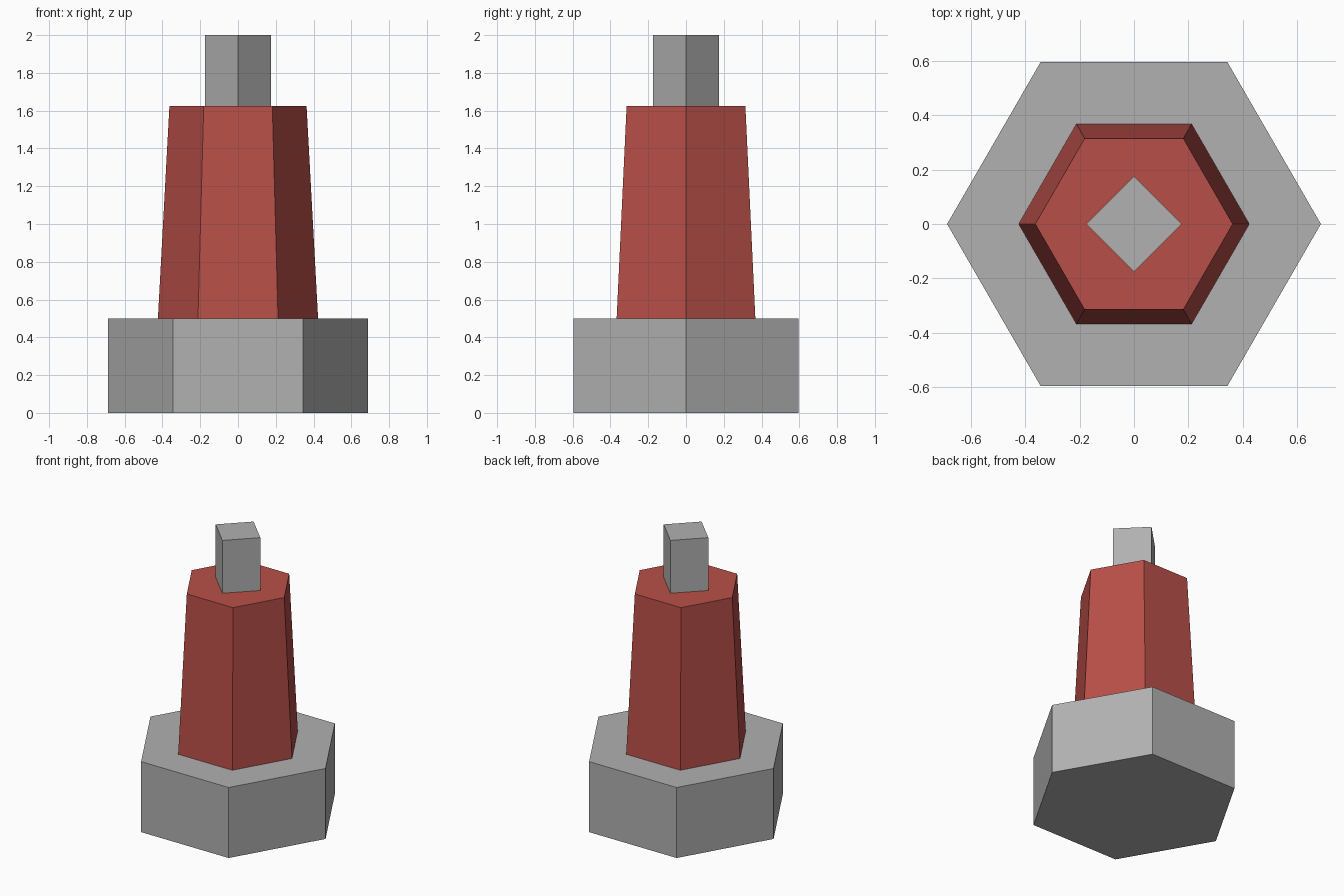
import bpy, bmesh, math

if "Cube" in bpy.data.objects:
    bpy.data.objects.remove(bpy.data.objects["Cube"])


def material(name, color):
    m = bpy.data.materials.new(name)
    m.diffuse_color = (*color, 1)
    m.use_nodes = True
    m.node_tree.nodes["Principled BSDF"].inputs["Base Color"].default_value = m.diffuse_color
    return m


def tapered_prism(name, sides, r_bottom, r_top, z_bottom, z_top, mat):
    """Flat-sided prism with its first corner on +x."""
    bm = bmesh.new()
    rings = []
    for r, z in ((r_bottom, z_bottom), (r_top, z_top)):
        angles = [2 * math.pi * i / sides for i in range(sides)]
        rings.append([bm.verts.new((r * math.cos(a), r * math.sin(a), z)) for a in angles])
    low, high = rings
    bm.faces.new(low[::-1])
    bm.faces.new(high)
    for i in range(sides):
        j = (i + 1) % sides
        bm.faces.new((low[i], low[j], high[j], high[i]))
    mesh = bpy.data.meshes.new(name)
    bm.to_mesh(mesh)
    bm.free()
    mesh.materials.append(mat)
    obj = bpy.data.objects.new(name, mesh)
    bpy.context.collection.objects.link(obj)
    return obj


grey = material("grey metal", (0.44, 0.44, 0.44))
red = material("dull red", (0.48, 0.078, 0.065))

# Wide hexagonal foot
tapered_prism("hex_base", 6, 0.687, 0.687, 0.0, 0.5, grey)
# Tapered red body
tapered_prism("tapered_body", 6, 0.424, 0.363, 0.5, 1.625, red)
# Square post turned to a diamond
tapered_prism("square_post", 4, 0.175, 0.175, 1.625, 2.0, grey)
